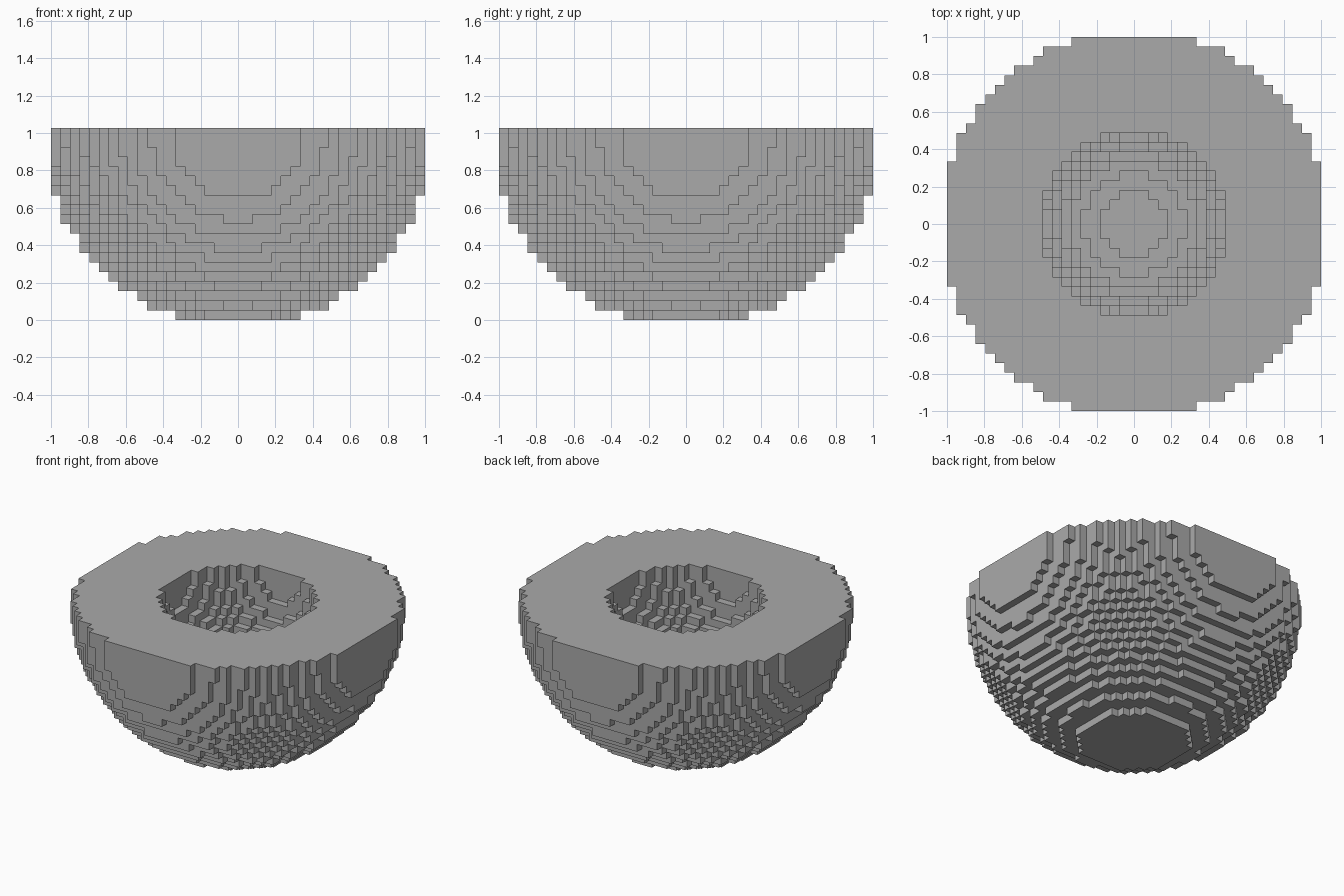
import bpy
import bmesh
from mathutils import Vector

cube = bpy.data.objects.get("Cube")
if cube:
    bpy.data.objects.remove(cube, do_unlink=True)

HALF = 19                      # blocks from the centre to the widest side
BLOCK = 2 / (2 * HALF + 1)     # block size
OUTER, INNER = 20.2, 9.6       # shell and hollow radii, in blocks

grey = bpy.data.materials.new("stone grey")
grey.use_nodes = True
colour = (0.4, 0.4, 0.4, 1)
grey.diffuse_color = colour
grey.node_tree.nodes["Principled BSDF"].inputs["Base Color"].default_value = colour


def solid(x, y, z):
    """True where the half shell has a block; z = 0 is the rim layer."""
    if max(abs(x), abs(y)) > HALF or not -HALF <= z <= 0:
        return False
    return INNER ** 2 < x * x + y * y + z * z <= OUTER ** 2


# Stepped bowl: a square for each block side that is open to the air
bm = bmesh.new()
corners = {}


def corner(p):
    key = tuple(round(2 * c) for c in p)
    if key not in corners:
        lift = Vector((0, 0, HALF + 0.5))
        corners[key] = bm.verts.new((p + lift) * BLOCK)
    return corners[key]


axes = [Vector((1, 0, 0)), Vector((0, 1, 0)), Vector((0, 0, 1))]
span = range(-HALF, HALF + 1)
for x in span:
    for y in span:
        for z in range(-HALF, 1):
            if not solid(x, y, z):
                continue
            centre = Vector((x, y, z))
            for i, axis in enumerate(axes):
                for side in (-1, 1):
                    n = axis * side
                    if solid(*(centre + n)):
                        continue
                    u = axes[(i + 1) % 3] / 2
                    v = n.cross(u)
                    mid = centre + n / 2
                    bm.faces.new([corner(mid + d) for d in
                                  (-u - v, u - v, u + v, v - u)])

mesh = bpy.data.meshes.new("stepped_bowl")
bm.to_mesh(mesh)
bm.free()
mesh.materials.append(grey)
bowl = bpy.data.objects.new("stepped_bowl", mesh)
bpy.context.collection.objects.link(bowl)
